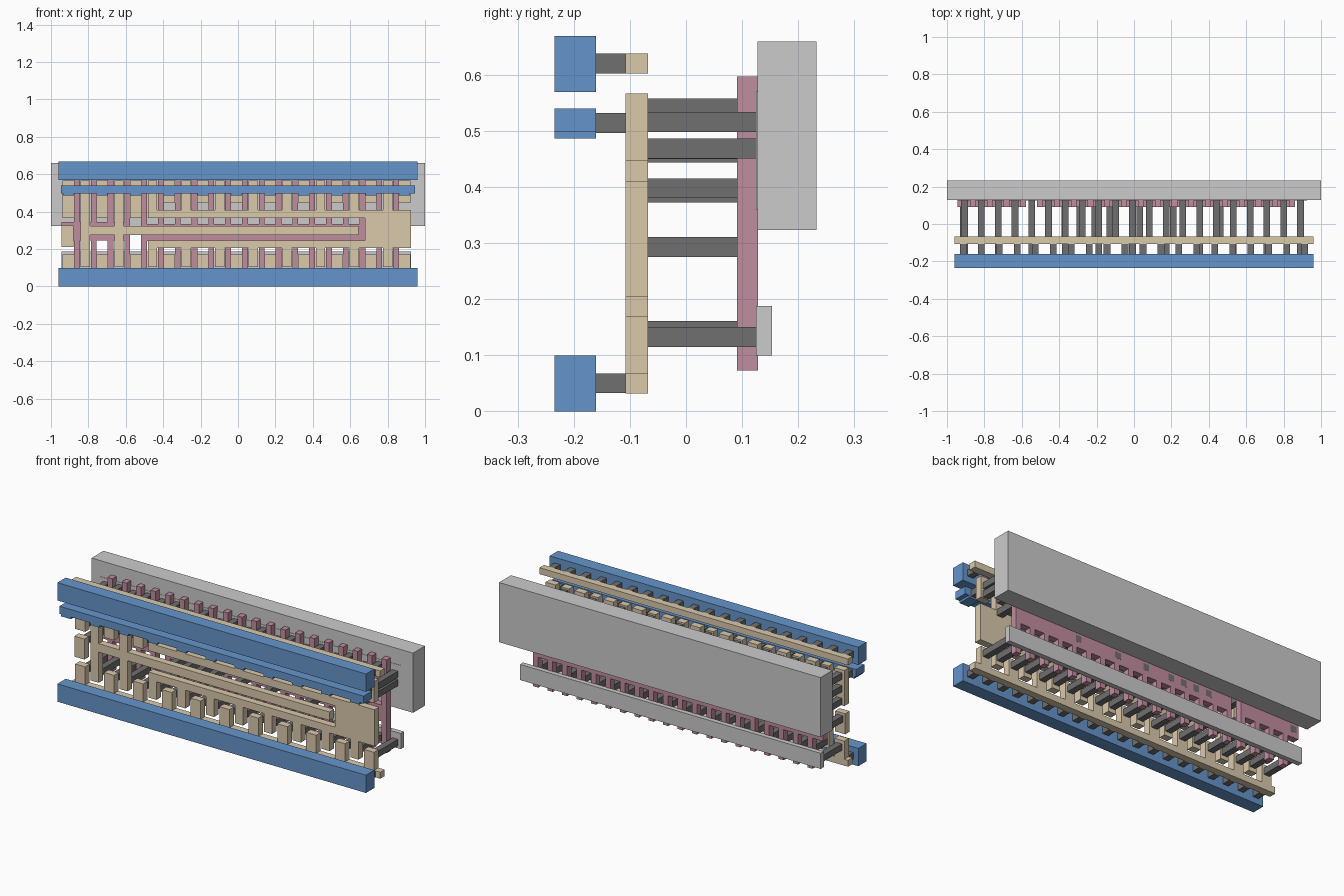
import bpy, bmesh
from mathutils import Matrix, Vector

if "Cube" in bpy.data.objects:
    bpy.data.objects.remove(bpy.data.objects["Cube"])


def material(name, rgb):
    m = bpy.data.materials.new(name)
    m.diffuse_color = (*rgb, 1)
    m.use_nodes = True
    m.node_tree.nodes["Principled BSDF"].inputs["Base Color"].default_value = m.diffuse_color
    return m


BLUE = material("blue_metal", (0.13, 0.30, 0.60))
TAN = material("tan_interconnect", (0.70, 0.59, 0.41))
PINK = material("pink_gate", (0.53, 0.27, 0.34))
DARK = material("dark_plug", (0.16, 0.16, 0.16))


def layer(name, y0, y1, rects, mat=None):
    """Extrude x/z rectangles (x0, x1, z0, z1) between two depths."""
    bm = bmesh.new()
    for x0, x1, z0, z1 in rects:
        c = Vector(((x0 + x1) / 2, (y0 + y1) / 2, (z0 + z1) / 2))
        s = Matrix.Diagonal((x1 - x0, y1 - y0, z1 - z0, 1))
        bmesh.ops.create_cube(bm, size=1, matrix=Matrix.Translation(c) @ s)
    me = bpy.data.meshes.new(name)
    bm.to_mesh(me)
    bm.free()
    if mat:
        me.materials.append(mat)
    ob = bpy.data.objects.new(name, me)
    bpy.context.collection.objects.link(ob)


def strip(x, w, z0, z1):
    return (x - w / 2, x + w / 2, z0, z1)


PITCH, PLUG = 0.0898, 0.0355
gates = [-0.861 + PITCH * i for i in range(20)]
cols = [-0.906 + PITCH * k for k in range(21)]
supply = cols[0::2]
stage_one = [cols[1], cols[3]]
outputs = cols[5::2]

# Well and active regions at the back
layer("well", 0.127, 0.233, [(-1, 1, 0.3235, 0.659)])
layer("lower_active_strip", 0.125, 0.153, [(-0.945, 0.925, 0.10, 0.188)])
layer("upper_active_strip", 0.125, 0.153, [(-0.945, 0.925, 0.36, 0.57)])

# Gate fingers with two joining bars, bars split around the fingers
def gate_comb(name, xs, x0, z0, z1):
    fingers = [strip(x, 0.031, 0.073, 0.597) for x in xs]
    links = [(a + 0.0155, b - 0.0155, z0, z1) for a, b in zip(xs, xs[1:])]
    if x0 < xs[0] - 0.02:
        links.append((x0, xs[0] - 0.0155, z0, z1))
    layer(name, 0.091, 0.128, fingers + links, PINK)


gate_comb("input_gate_comb", gates[:4], -0.943, 0.245, 0.345)
gate_comb("output_gate_comb", gates[4:], -0.518, 0.243, 0.335)

# Interconnect: rails and supply tabs
layer("top_rail_interconnect", -0.108, -0.068, [(-0.96, 0.96, 0.602, 0.638)], TAN)
layer("bottom_rail_interconnect", -0.108, -0.068,
      [(-0.96, 0.96, 0.032, 0.068)] + [strip(x, 0.062, 0.068, 0.17) for x in supply], TAN)
layer("upper_supply_tabs", -0.108, -0.068,
      [strip(x, 0.062, 0.367 if i < 3 else 0.447, 0.567) for i, x in enumerate(supply)], TAN)

# Interconnect: input pad, first stage and output frame
layer("input_pad", -0.108, -0.068, [(-0.943, -0.88, 0.21, 0.325)], TAN)
a, b = stage_one
layer("first_stage_link", -0.108, -0.068,
      [strip(x, 0.05, 0.103, 0.567) for x in stage_one]
      + [(a + 0.025, b - 0.025, 0.275, 0.323), (b + 0.025, 0.645, 0.275, 0.323)], TAN)
layer("output_frame", -0.108, -0.068,
      [(-0.482, 0.68, 0.367, 0.41), (-0.482, 0.68, 0.205, 0.247), (0.68, 0.925, 0.205, 0.41)]
      + [strip(x, 0.05, 0.41, 0.567) for x in outputs]
      + [strip(x, 0.05, 0.103, 0.205) for x in outputs], TAN)

# Long plugs down to the active strips and gates
plugs = []
for k, x in enumerate(cols):
    if k % 2:
        zs = (0.126, 0.38, 0.45, 0.522)
    elif k < 5:
        zs = (0.115, 0.372, 0.444, 0.514)
    else:
        zs = (0.115, 0.451, 0.498)
    plugs += [strip(x, PLUG, z, z + PLUG) for z in zs]
layer("active_plugs", -0.068, 0.125, plugs, DARK)
layer("gate_plugs", -0.068, 0.1285,
      [strip(x, PLUG, 0.275, 0.311) for x in (-0.912, -0.37, -0.29, -0.21, -0.13, 0.03, 0.21, 0.46)], DARK)

# Short plugs up to the metal straps
ticks = [-0.912 + 0.096 * i for i in range(20)]
layer("rail_plugs", -0.16, -0.108,
      [strip(x, PLUG, z, z + PLUG) for x in ticks for z in (0.0325, 0.6025)], DARK)
layer("strap_plugs", -0.16, -0.108, [strip(x, PLUG, 0.496, 0.532) for x in supply], DARK)

# Metal straps at the front
layer("bottom_rail", -0.234, -0.16, [(-0.96, 0.96, 0, 0.10)], BLUE)
layer("top_rail", -0.234, -0.16, [(-0.96, 0.96, 0.569, 0.669)], BLUE)
layer("middle_strap", -0.234, -0.16,
      [(-0.947, 0.945, 0.498, 0.54)] + [strip(x, 0.06, 0.486, 0.498) for x in supply], BLUE)
